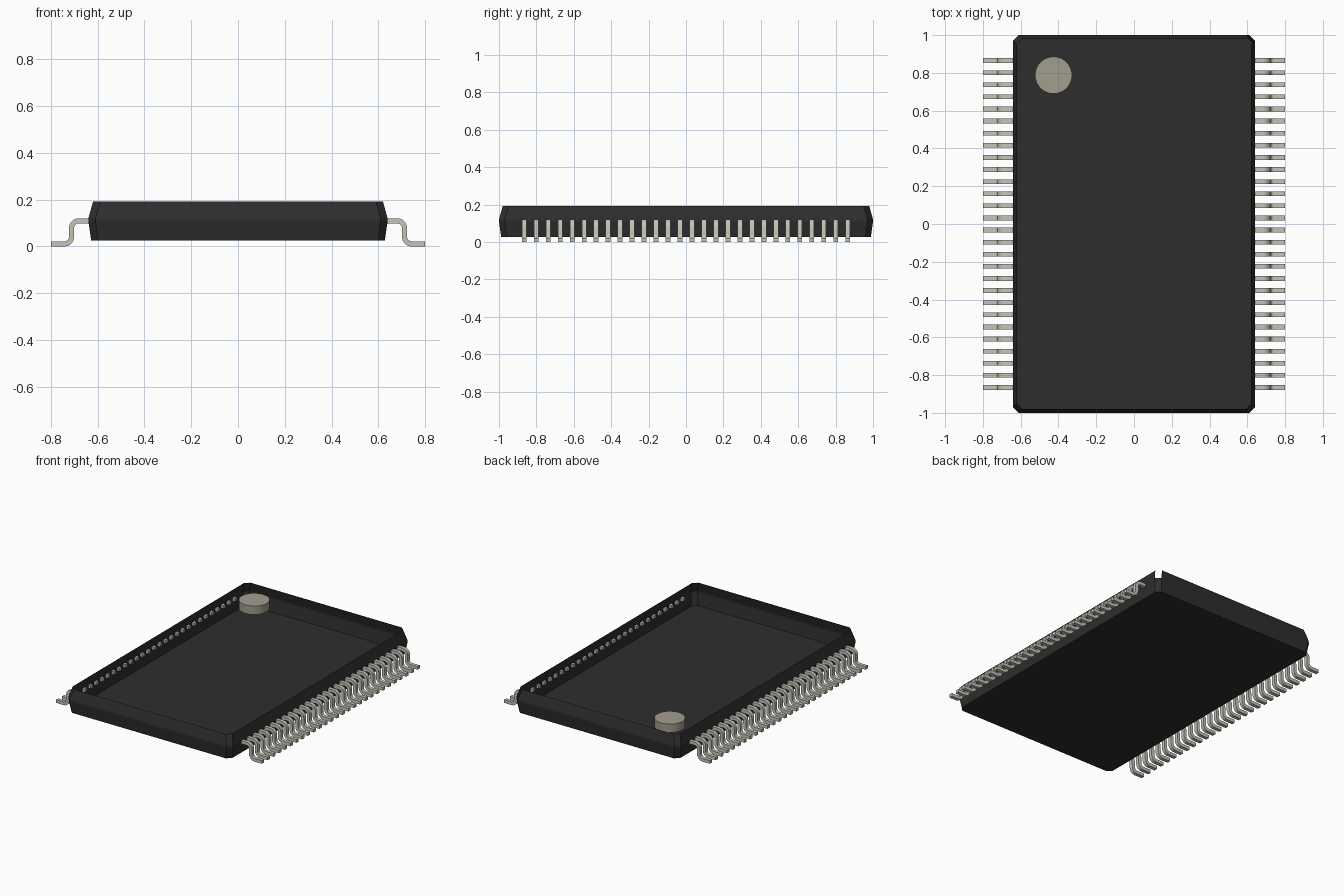
import bpy, bmesh, math

cube = bpy.data.objects.get("Cube")
if cube:
    bpy.data.objects.remove(cube, do_unlink=True)


def material(name, rgb, rough=0.6):
    m = bpy.data.materials.new(name)
    m.use_nodes = True
    m.diffuse_color = (*rgb, 1)
    bsdf = m.node_tree.nodes["Principled BSDF"]
    bsdf.inputs["Base Color"].default_value = (*rgb, 1)
    bsdf.inputs["Roughness"].default_value = rough
    return m


def add_object(name, bm, mat):
    mesh = bpy.data.meshes.new(name)
    bm.to_mesh(mesh)
    bm.free()
    mesh.materials.append(mat)
    ob = bpy.data.objects.new(name, mesh)
    bpy.context.collection.objects.link(ob)
    return ob


def smooth(ob, degrees=35):
    bpy.ops.object.select_all(action='DESELECT')
    ob.select_set(True)
    bpy.context.view_layer.objects.active = ob
    bpy.ops.object.shade_smooth_by_angle(angle=math.radians(degrees))


black = material("black plastic", (0.027, 0.027, 0.027))
metal = material("pin metal", (0.56, 0.55, 0.485))
dot = material("marker beige", (0.36, 0.34, 0.275))

# Package body: open-topped shell of chamfered rectangular rings
CHAMFER = 0.03


def ring(bm, hx, hy, z):
    c = CHAMFER
    quarter = [(hx, hy - c), (hx - c, hy)]
    pts = (quarter
           + [(-x, y) for x, y in reversed(quarter)]
           + [(-x, -y) for x, y in quarter]
           + [(x, -y) for x, y in reversed(quarter)])
    return [bm.verts.new((x, y, z)) for x, y in pts]


bm = bmesh.new()
levels = [(0.628, 0.988, 0.026), (0.64, 1.0, 0.108),
          (0.64, 1.0, 0.12), (0.62, 0.98, 0.192)]
rings = [ring(bm, *level) for level in levels]
bm.faces.new(list(reversed(rings[0])))
for i, (low, high) in enumerate(zip(rings, rings[1:])):
    for k in range(8):
        # one upper corner facet is left open
        if i == 2 and k == 0:
            continue
        n = (k + 1) % 8
        bm.faces.new((low[k], low[n], high[n], high[k]))
add_object("package_body", bm, black)

# Pin-one marker disc
bm = bmesh.new()
bmesh.ops.create_cone(bm, cap_ends=True, segments=32,
                      radius1=0.098, radius2=0.098, depth=0.06)
bmesh.ops.translate(bm, verts=bm.verts, vec=(-0.426, 0.788, 0.16))
smooth(add_object("marker_disc", bm, dot))

# Gull-wing pins: a bent strip, arrayed along y and mirrored across x
PINS, PITCH, WIDTH, HALF = 28, 0.0641, 0.025, 0.011


def arc(cx, cz, r, start, end, steps=6):
    """Centreline points of one bend, with the radial direction at each."""
    out = []
    for i in range(steps + 1):
        a = math.radians(start + (end - start) * i / steps)
        out.append((cx + r * math.cos(a), cz + r * math.sin(a),
                    math.cos(a), math.sin(a)))
    return out


shoulder = arc(0.682, 0.079, 0.03, 90, 4)
ankle = [(x, z, -nx, -nz) for x, z, nx, nz in arc(0.742, 0.041, 0.03, 184, 270)]
path = [(0.622, 0.109, 0, 1)] + shoulder + ankle + [(0.8, 0.011, 0, 1)]

bm = bmesh.new()
y0 = -PITCH * (PINS - 1) / 2
sections = []
for x, z, nx, nz in path:
    sections.append([bm.verts.new((x + s * HALF * nx, y0 + t * WIDTH / 2,
                                   z + s * HALF * nz))
                     for s, t in ((1, -1), (1, 1), (-1, 1), (-1, -1))])
for a, b in zip(sections, sections[1:]):
    for k in range(4):
        n = (k + 1) % 4
        bm.faces.new((a[k], a[n], b[n], b[k]))
bm.faces.new(sections[0])
bm.faces.new(list(reversed(sections[-1])))
bmesh.ops.recalc_face_normals(bm, faces=bm.faces)
pins = add_object("side_pins", bm, metal)
smooth(pins)

row = pins.modifiers.new("row", 'ARRAY')
row.count = PINS
row.use_relative_offset = False
row.use_constant_offset = True
row.constant_offset_displace = (0, PITCH, 0)
both = pins.modifiers.new("both_sides", 'MIRROR')
both.use_axis = (True, False, False)
